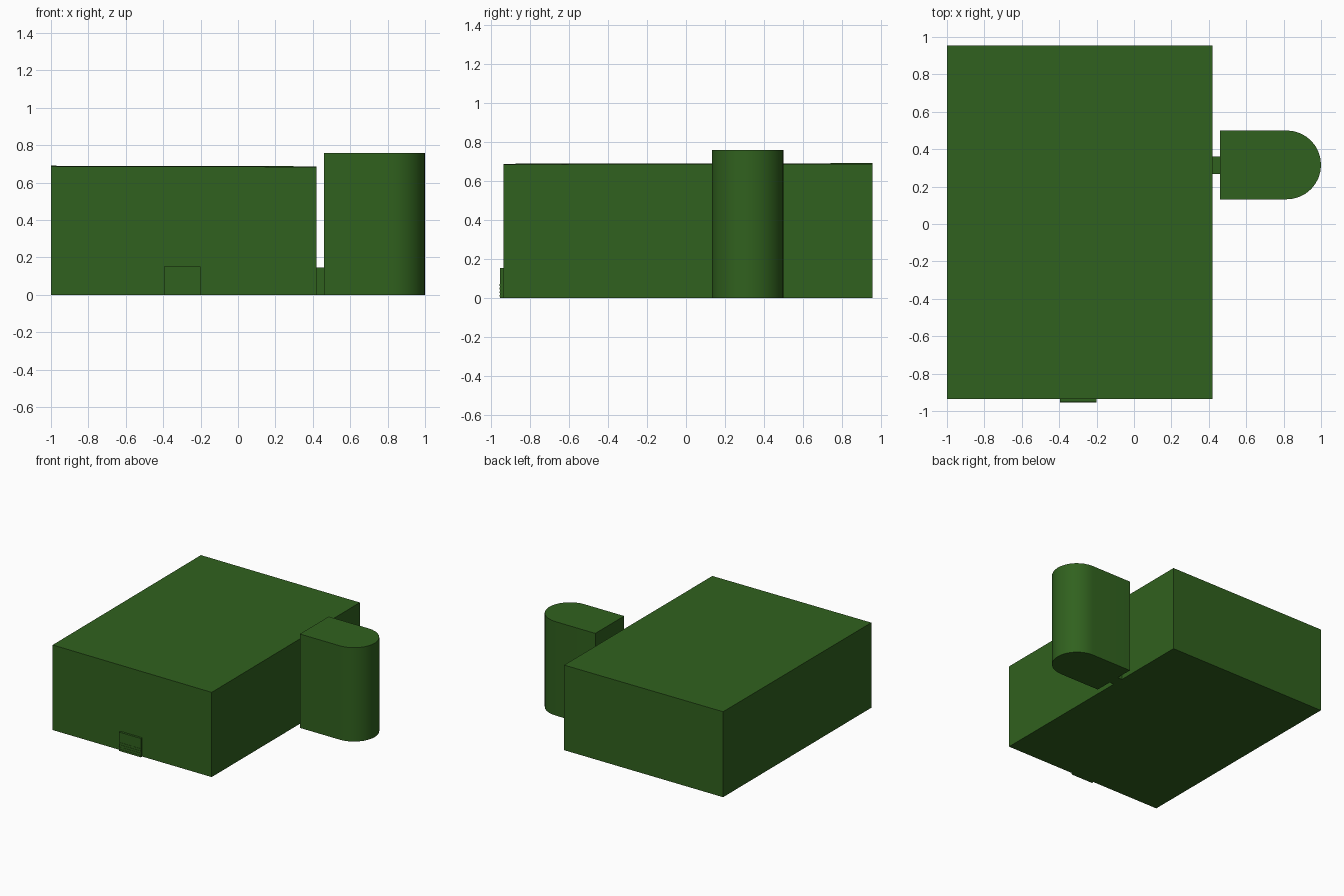
import bpy, bmesh, math

if "Cube" in bpy.data.objects:
    bpy.data.objects.remove(bpy.data.objects["Cube"])

green = bpy.data.materials.new("dark_green")
green.diffuse_color = (0.03, 0.12, 0.013, 1)
green.use_nodes = True
green.node_tree.nodes["Principled BSDF"].inputs["Base Color"].default_value = green.diffuse_color


def prism(name, outline, z0, z1):
    """Extrude a counter-clockwise floor outline from z0 to z1."""
    bm = bmesh.new()
    base = bm.faces.new([bm.verts.new((x, y, z0)) for x, y in outline])
    top = bmesh.ops.extrude_face_region(bm, geom=[base])["geom"]
    for v in top:
        if isinstance(v, bmesh.types.BMVert):
            v.co.z = z1
    bmesh.ops.recalc_face_normals(bm, faces=bm.faces)
    mesh = bpy.data.meshes.new(name)
    bm.to_mesh(mesh)
    bm.free()
    mesh.materials.append(green)
    obj = bpy.data.objects.new(name, mesh)
    bpy.context.collection.objects.link(obj)
    return obj


def box(name, x0, x1, y0, y1, z0, z1):
    return prism(name, [(x0, y0), (x1, y0), (x1, y1), (x0, y1)], z0, z1)


# Main hall, its roof falling very slightly to the front right
hall = box("main_hall", -1, 0.42, -0.936, 0.955, 0, 0.69)
for v in hall.data.vertices:
    if v.co.z > 0.1:
        v.co.z -= 0.003 * (v.co.x > 0) + 0.003 * (v.co.y < 0)

# Entrance block with thin slats across its lower half
box("entrance", -0.395, -0.2, -0.953, -0.93, 0, 0.152)
for i in range(4):
    z = 0.006 + i * 0.018
    box(f"entrance_slat_{i + 1}", -0.395, -0.2, -0.955, -0.95, z, z + 0.01)

# Low link between hall and tower
box("link_passage", 0.41, 0.47, 0.268, 0.362, 0, 0.147)

# Tower with a flat inner side and a half-round outer end
cy, r, n = 0.316, 0.184, 16
arc = [(1 - r + r * math.cos(a), cy + r * math.sin(a))
       for a in (-math.pi / 2 + math.pi * i / n for i in range(n + 1))]
tower = prism("round_tower", [(0.46, cy - r)] + arc + [(0.46, cy + r)], 0, 0.758)
bpy.context.view_layer.objects.active = tower
tower.select_set(True)
bpy.ops.object.shade_smooth_by_angle(angle=math.radians(30))
